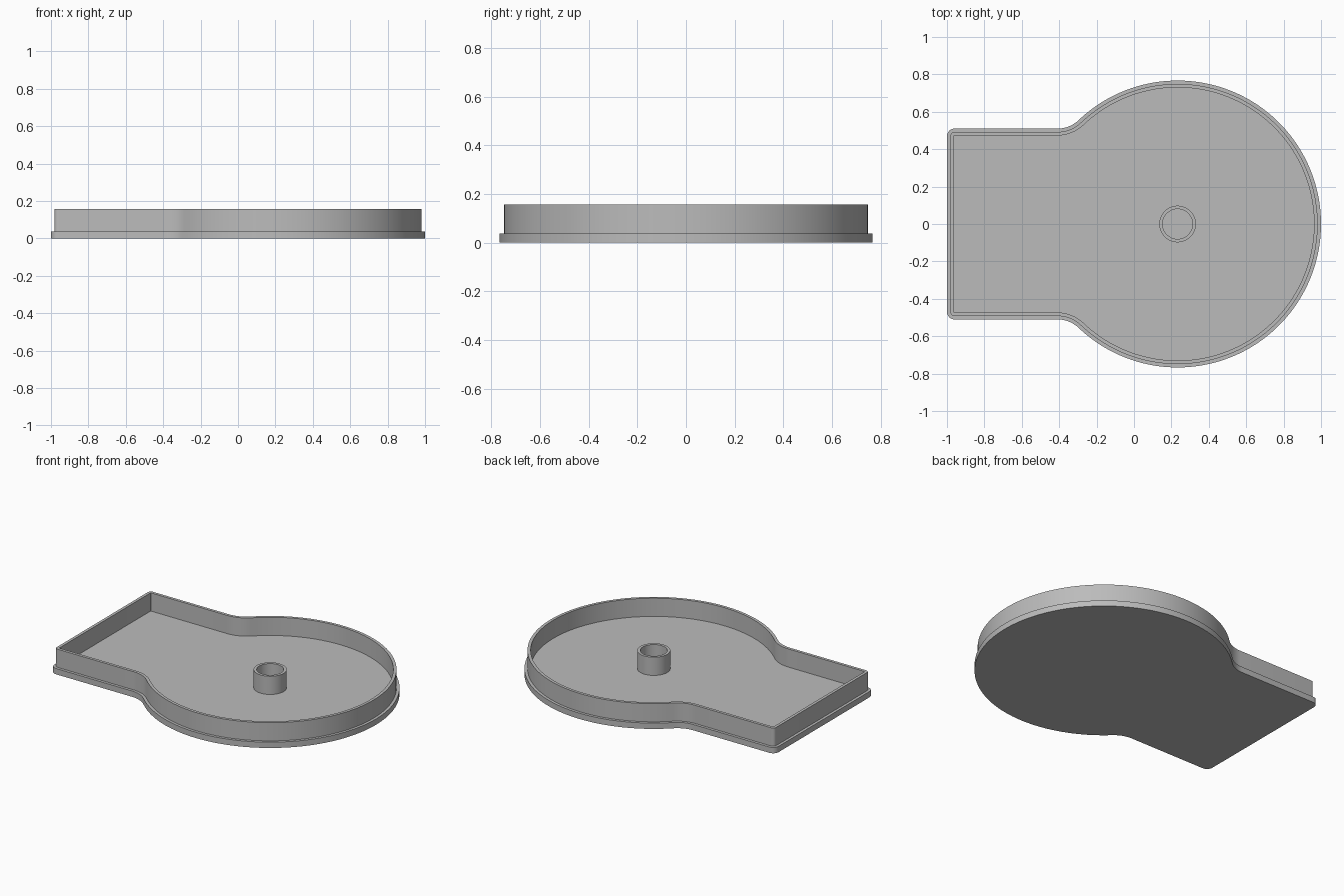
import bpy, bmesh
from math import sin, cos, atan2, sqrt, pi, radians

cube = bpy.data.objects.get("Cube")
if cube:
    bpy.data.objects.remove(cube, do_unlink=True)

grey = bpy.data.materials.new("plain grey")
grey.use_nodes = True
COLOUR = (0.5, 0.5, 0.5, 1)
grey.diffuse_color = COLOUR
grey.node_tree.nodes["Principled BSDF"].inputs["Base Color"].default_value = COLOUR

DISC_X, DISC_R = 0.233, 0.767      # round end
LEFT, HALF_W = -1.0, 0.51          # rectangular end
FILLET, CORNER = 0.166, 0.04       # neck and corner radii
FLANGE_Z, RIM_Z = 0.038, 0.157


def arc(cx, cy, r, a, b, n):
    return [(cx + r * cos(a + (b - a) * i / n), cy + r * sin(a + (b - a) * i / n))
            for i in range(n + 1)]


def outline(inset):
    """Keyhole-shaped outline, moved inward by inset."""
    fy = HALF_W + FILLET
    fx = DISC_X - sqrt((DISC_R + FILLET) ** 2 - fy ** 2)
    join = atan2(fy, fx - DISC_X)
    corner = max(CORNER - inset, 0.002)
    cx, cy = LEFT + inset + corner, HALF_W - inset - corner
    upper = arc(DISC_X, 0, DISC_R - inset, 0, join, 60)
    upper += arc(fx, fy, FILLET + inset, join - pi, -pi / 2, 12)[1:]
    upper += arc(cx, cy, corner, pi / 2, pi, 8)
    lower = [(x, -y) for x, y in reversed(upper[1:])]
    return upper + lower


def circle(r):
    return arc(DISC_X, 0, r, 0, 2 * pi, 64)[:-1]


def loft(name, levels, closed=False):
    """Join successive (outline, height) loops; cap the ends or close the ring."""
    bm = bmesh.new()
    loops = [[bm.verts.new((x, y, z)) for x, y in pts] for pts, z in levels]
    pairs = list(zip(loops, loops[1:]))
    if closed:
        pairs.append((loops[-1], loops[0]))
    else:
        bm.faces.new(loops[0])
        bm.faces.new(loops[-1])
    for a, b in pairs:
        for i in range(len(a)):
            j = (i + 1) % len(a)
            bm.faces.new((a[i], a[j], b[j], b[i]))
    bmesh.ops.recalc_face_normals(bm, faces=bm.faces)
    mesh = bpy.data.meshes.new(name)
    bm.to_mesh(mesh)
    bm.free()
    mesh.materials.append(grey)
    obj = bpy.data.objects.new(name, mesh)
    bpy.context.collection.objects.link(obj)
    bpy.ops.object.select_all(action="DESELECT")
    obj.select_set(True)
    bpy.context.view_layer.objects.active = obj
    bpy.ops.object.shade_smooth_by_angle(angle=radians(30))


# Tray: flange, outer wall, rim, inner wall and floor
edge, outer, inner = outline(0), outline(0.018), outline(0.037)
loft("tray", [(edge, 0), (edge, FLANGE_Z), (outer, FLANGE_Z),
              (outer, RIM_Z), (inner, RIM_Z), (inner, FLANGE_Z)])

# Hollow post standing on the floor
post, bore = circle(0.098), circle(0.08)
loft("hollow_post", [(post, FLANGE_Z), (post, RIM_Z),
                     (bore, RIM_Z), (bore, FLANGE_Z)], closed=True)
